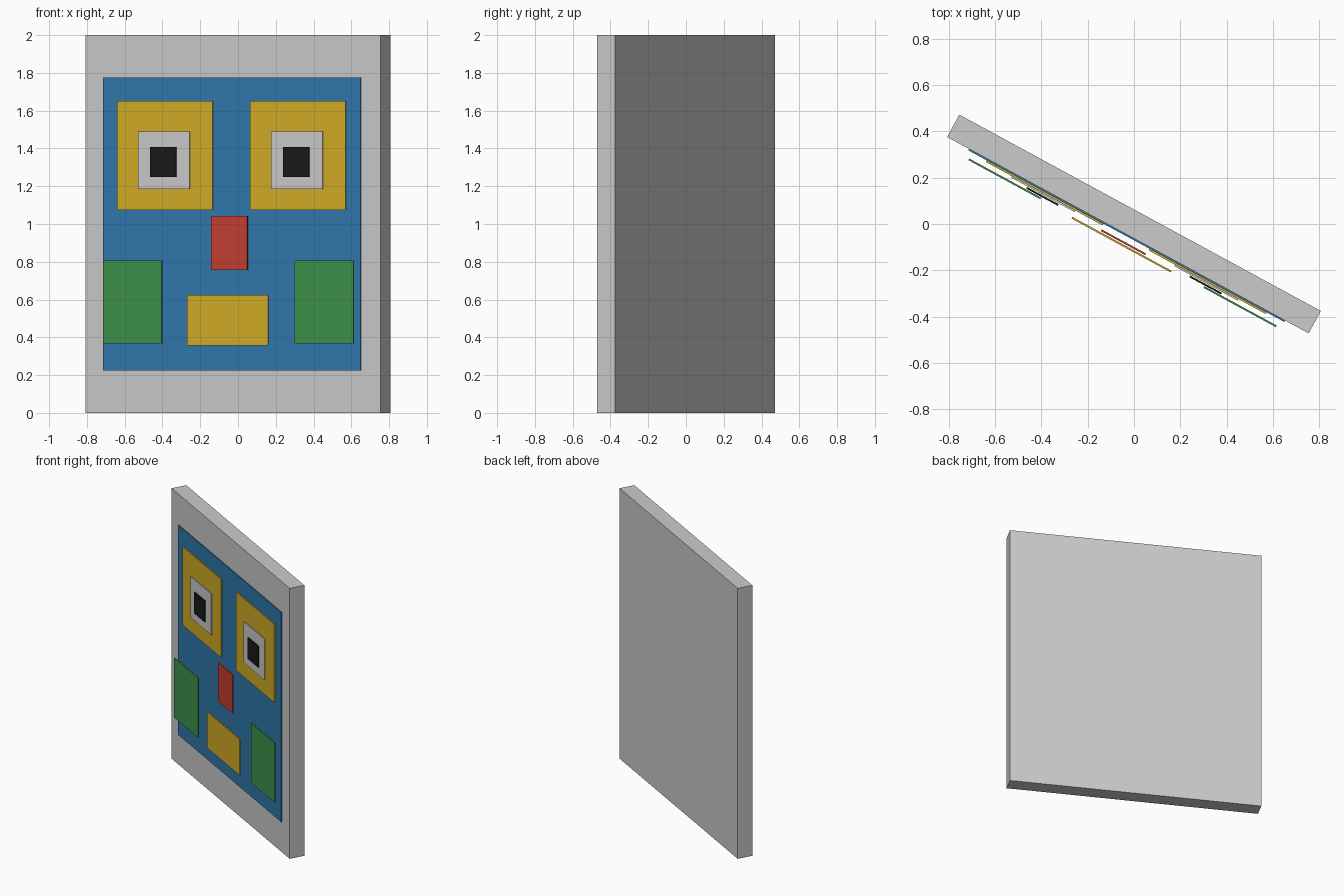
import bpy
from math import radians, cos, sin

if "Cube" in bpy.data.objects:
    bpy.data.objects.remove(bpy.data.objects["Cube"])

ANGLE = radians(-28.5)
C, S = cos(ANGLE), sin(ANGLE)
T = 0.008  # thickness of the thin plates


def material(name, rgb):
    m = bpy.data.materials.new(name)
    m.diffuse_color = (*rgb, 1)
    m.use_nodes = True
    m.node_tree.nodes["Principled BSDF"].inputs["Base Color"].default_value = m.diffuse_color
    return m


blue = material("blue", (0.03, 0.19, 0.42))
yellow = material("yellow", (0.65, 0.42, 0.02))
red = material("red", (0.56, 0.05, 0.03))
green = material("green", (0.05, 0.29, 0.07))
black = material("black", (0.01, 0.01, 0.01))


def box(name, location, size, mat=None):
    bpy.ops.mesh.primitive_cube_add(size=1, location=location, rotation=(0, 0, ANGLE))
    ob = bpy.context.object
    ob.name = name
    ob.scale = size
    bpy.ops.object.transform_apply(location=False, rotation=False, scale=True)
    if mat:
        ob.data.materials.append(mat)


def plate(name, x, z, depth, mat=None):
    """Thin plate from its front-view x and z extents, depth in front of the panel centre."""
    u = ((x[0] + x[1]) / 2 - S * depth) / C
    width = (x[1] - x[0] + S * T) / C
    box(name, (u * C + depth * S, u * S - depth * C, (z[0] + z[1]) / 2),
        (width, T, z[1] - z[0]), mat)


# Backing panel
box("panel", (0, 0, 1), (1.775, 0.11, 2), None)

# Face sheet
plate("face", (-0.715, 0.652), (0.225, 1.775), 0.058, blue)

# Eyes and cheeks, left and right
for side, dx in (("left", 0), ("right", 0.704)):
    plate("eye_" + side, (-0.64 + dx, -0.132 + dx), (1.073, 1.652), 0.066, yellow)
    plate("iris_" + side, (-0.53 + dx, -0.254 + dx), (1.185, 1.49), 0.073)
    plate("pupil_" + side, (-0.465 + dx, -0.325 + dx), (1.25, 1.407), 0.084, black)
for side, dx in (("left", 0), ("right", 1.015)):
    plate("cheek_" + side, (-0.715 + dx, -0.4 + dx), (0.367, 0.808), 0.095, green)

# Nose and mouth
plate("nose", (-0.143, 0.052), (0.757, 1.043), 0.091, red)
plate("mouth", (-0.27, 0.162), (0.358, 0.625), 0.104, yellow)
